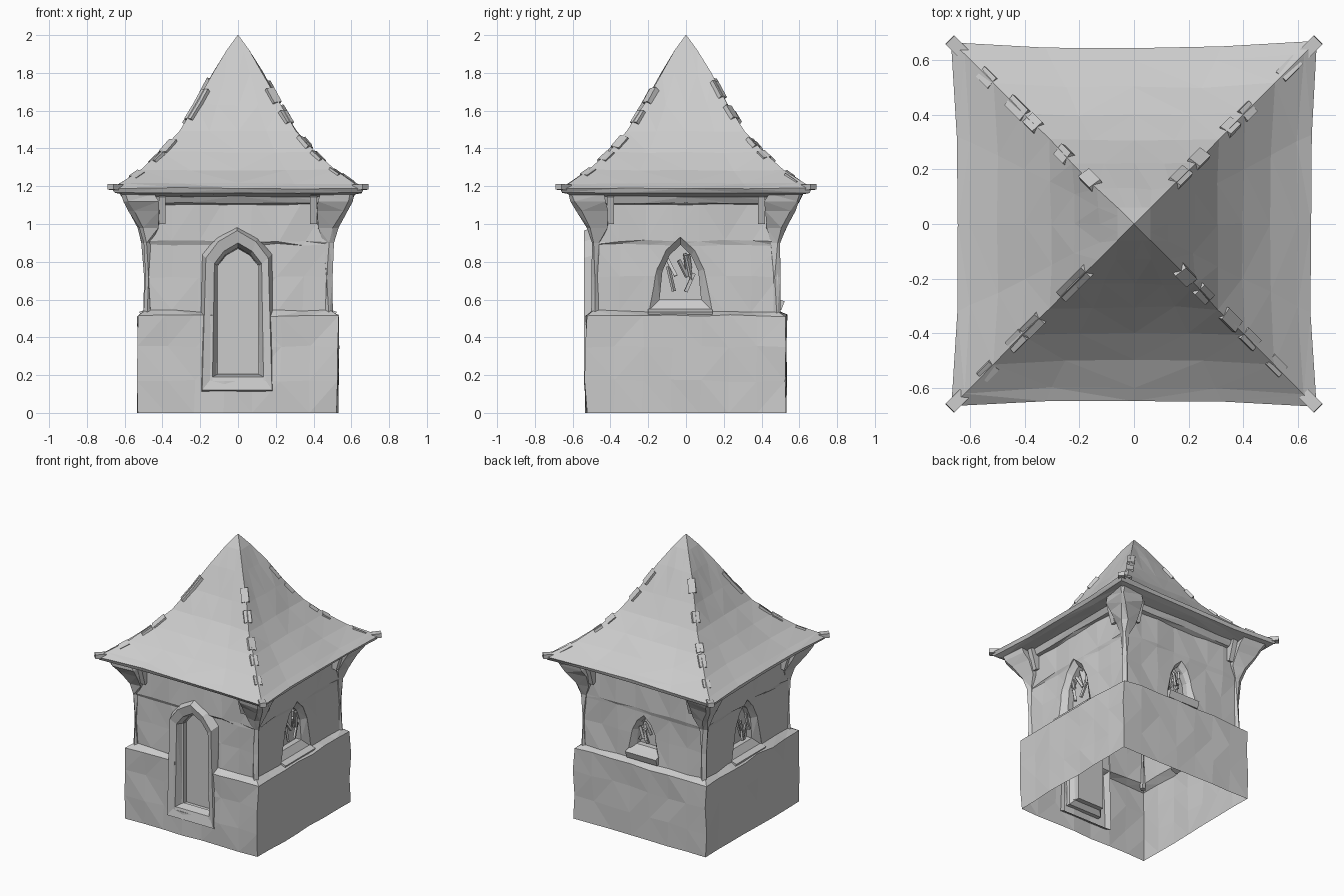
import bpy, bmesh, math, random
from mathutils import Vector, Matrix, Euler

if "Cube" in bpy.data.objects:
    bpy.data.objects.remove(bpy.data.objects["Cube"])

random.seed(7)


def finish(bm, name):
    bmesh.ops.recalc_face_normals(bm, faces=bm.faces)
    bmesh.ops.triangulate(bm, faces=bm.faces)
    me = bpy.data.meshes.new(name)
    bm.to_mesh(me)
    bm.free()
    ob = bpy.data.objects.new(name, me)
    bpy.context.collection.objects.link(ob)
    return ob


def loft(bm, rings, cap_start=True, cap_end=True):
    """Skin a list of equal-length closed point loops."""
    vs = [[bm.verts.new(p) for p in r] for r in rings]
    n = len(vs[0])
    for a, b in zip(vs, vs[1:]):
        for i in range(n):
            j = (i + 1) % n
            bm.faces.new((a[i], a[j], b[j], b[i]))
    if cap_start:
        bm.faces.new(vs[0])
    if cap_end:
        bm.faces.new(vs[-1])


def square(h, z, n=6, flare=1.0, jit=0.0, jz=0.0):
    """Square loop with n segments per side, corners pushed out, jittered."""
    pts = []
    for k in range(4):
        rot = Matrix.Rotation(k * math.pi / 2, 3, 'Z')
        for i in range(n):
            f = flare if i == 0 else 1.0
            p = rot @ Vector((h * f * (2 * i / n - 1), -h * f, z))
            p += Vector((random.uniform(-jit, jit), random.uniform(-jit, jit),
                         random.uniform(-jz, jz)))
            pts.append(p)
    return pts


def arch(hw, z0, zs, zt, d, k=0, c=0.0, base=None):
    """Pointed arch loop on side k, at distance d from the centre."""
    base = base or hw
    zm = zs + (zt - zs) * 0.6
    uz = [(-base, z0), (base, z0), (hw, zs), (hw * 0.6, zm),
          (0, zt), (-hw * 0.6, zm), (-hw, zs)]
    rot = Matrix.Rotation(k * math.pi / 2, 3, 'Z')
    return [rot @ Vector((c + u, -d, z)) for u, z in uz]


def box(bm, loc, size, rot=(0, 0, 0)):
    m = (Matrix.Translation(loc) @ Euler(rot).to_matrix().to_4x4()
         @ Matrix.Diagonal((*size, 1)))
    bmesh.ops.create_cube(bm, size=1, matrix=m)


# Walls: thick base, ledge and slimmer upper storey
bm = bmesh.new()
profile = [(0.0, .528), (.17, .53), (.35, .53), (.515, .53), (.54, .487),
           (.72, .484), (.89, .484), (.91, .492), (1.13, .49)]
loft(bm, [square(h, z, 7, 1.0, .007, 0 if z in (0, 1.13) else .007)
          for z, h in profile])
walls = finish(bm, "walls")

# Cutters: flared door and window recesses
openings = []
bm = bmesh.new()
loft(bm, [arch(.135, .17, .80, .93, .60), arch(.135, .17, .80, .93, .50),
          arch(.105, .20, .78, .88, .475), arch(.105, .20, .78, .87, .44)])
openings.append(finish(bm, "door_cutter"))
windows = [(1, -.03, 1.0), (2, .0, .72), (3, .0, 1.0)]
for k, c, s in windows:
    bm = bmesh.new()
    mid = .72
    def z(v):
        return mid + (v - mid) * s
    outer = (.125 * s, z(.54), z(.76), z(.93))
    inner = (.095 * s, z(.60), z(.75), z(.89))
    loft(bm, [arch(*outer, .60, k, c, .17 * s), arch(*outer, .487, k, c, .17 * s),
              arch(*inner, .45, k, c, .11 * s), arch(*inner, .41, k, c, .11 * s)])
    openings.append(finish(bm, "window_cutter"))

bpy.context.view_layer.objects.active = walls
for cut in openings:
    mod = walls.modifiers.new("opening", 'BOOLEAN')
    mod.object = cut
    mod.operation = 'DIFFERENCE'
    mod.solver = 'EXACT'
    bpy.ops.object.modifier_apply(modifier=mod.name)
    bpy.data.objects.remove(cut)

# Open the shell at top and bottom
bm = bmesh.new()
bm.from_mesh(walls.data)
flat = [f for f in bm.faces
        if all(v.co.z < .001 for v in f.verts) or all(v.co.z > 1.129 for v in f.verts)]
bmesh.ops.delete(bm, geom=flat, context='FACES')
bm.to_mesh(walls.data)
bm.free()

# Raised stone door frame with sloping sill
bm = bmesh.new()
loft(bm, [arch(.185, .09, .84, .985, .48, 0, -.005, .20),
          arch(.165, .12, .82, .965, .54, 0, -.005, .185),
          arch(.125, .19, .79, .90, .525, 0, 0, .135),
          arch(.108, .205, .78, .875, .47)], False, False)
finish(bm, "door_frame")

# Window sills and broken glazing bars
for k, c, s in windows:
    rot = Matrix.Rotation(k * math.pi / 2, 4, 'Z')
    bm = bmesh.new()
    box(bm, (c, -.49, .72 - .20 * s), (.34 * s, .05, .05), (.35, 0, 0))
    bm.transform(rot)
    finish(bm, "window_sill")
    bm = bmesh.new()
    for i in range(7):
        box(bm, (c + random.uniform(-.055, .055) * s, -.445 + random.uniform(-.015, .015),
                 .73 + random.uniform(-.08, .08) * s),
            (.018, .014, random.uniform(.08, .14) * s),
            (random.uniform(-.3, .3), random.uniform(-.5, .5), random.uniform(0, 1)))
    bm.transform(rot)
    finish(bm, "window_bars")

# Corner posts growing into roof brackets
bracket = [(.50, .462, .502), (.72, .465, .497), (.90, .455, .505), (.98, .42, .525),
           (1.07, .415, .575), (1.12, .42, .605), (1.16, .44, .62)]
for k in range(4):
    bm = bmesh.new()
    rings = []
    for z0, a, b in bracket:
        j = .008 if z0 > .6 else 0
        rings.append([Vector((x + random.uniform(-j, j), y + random.uniform(-j, j), z0))
                      for x, y in ((a, a), (b - .015, a), (b, b - .02),
                                   (b - .02, b), (a, b - .015))])
    loft(bm, rings)
    # short side struts along both walls
    box(bm, (.40, .515, 1.08), (.035, .05, .15), (-.3, 0, 0))
    box(bm, (.515, .40, 1.08), (.05, .035, .15), (0, .3, 0))
    bm.transform(Matrix.Rotation(k * math.pi / 2, 4, 'Z'))
    finish(bm, "corner_bracket")

# Roof: stepped cornice underneath, concave pyramid above
bm = bmesh.new()
roof = [(1.10, .485, 1.0), (1.11, .515, 1.0), (1.145, .535, 1.0), (1.155, .60, 1.01),
        (1.165, .64, 1.02), (1.19, .648, 1.03), (1.215, .60, 1.04), (1.285, .50, 1.03),
        (1.38, .40, 1.02), (1.49, .305, 1.02), (1.63, .22, 1.02), (1.80, .128, 1.03),
        (1.92, .06, 1.0), (2.0, .002, 1.0)]
loft(bm, [square(h, z0, 4, f, .004 if h > .1 else 0, .004 if h > .1 else 0)
          for z0, h, f in roof], False, True)
finish(bm, "roof")

# Chipped ridge stones and upturned eave corners
slope = [(z0, h) for z0, h, f in roof[6:12]]
for k in range(4):
    bm = bmesh.new()
    for (za, ha), (zb, hb) in zip(slope, slope[1:]):
        t = random.uniform(.2, .8)
        h, z0 = ha + (hb - ha) * t - .012, za + (zb - za) * t - .004
        pitch = math.atan2(zb - za, (ha - hb) * 1.414)
        box(bm, (h, h, z0), (random.uniform(.06, .11), .05, .04),
            (random.uniform(-.3, .3), pitch, math.pi / 4))
    box(bm, (.648, .648, 1.195), (.075, .045, .03), (0, -.05, math.pi / 4))
    bm.transform(Matrix.Rotation(k * math.pi / 2, 4, 'Z'))
    finish(bm, "roof_ridge")
